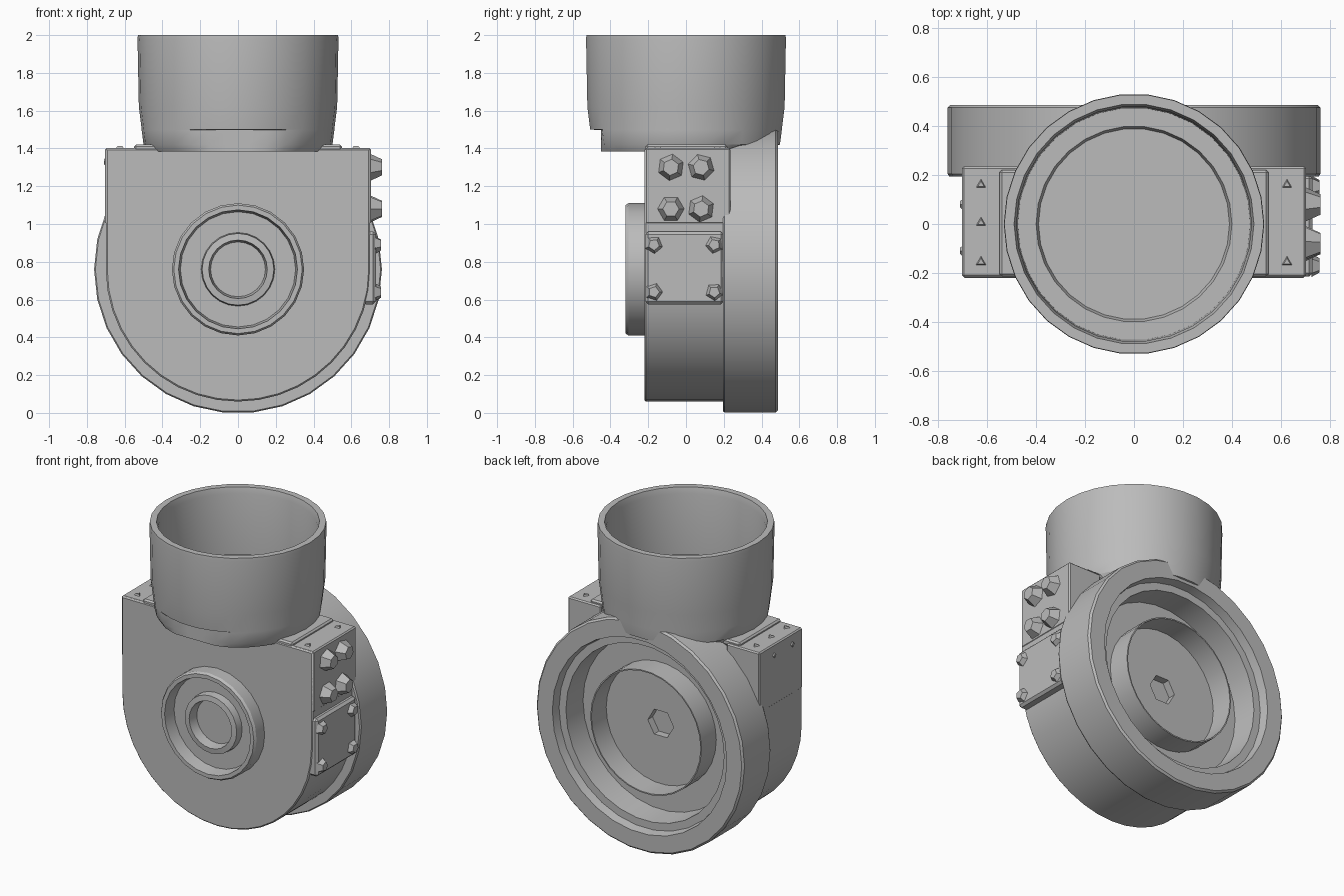
import bpy, bmesh, math
from mathutils import Matrix, Vector

cube = bpy.data.objects.get("Cube")
if cube:
    bpy.data.objects.remove(cube)

metal = bpy.data.materials.new("grey_metal")
metal.use_nodes = True
GREY = (0.5, 0.5, 0.5, 1)
metal.diffuse_color = GREY
metal.node_tree.nodes["Principled BSDF"].inputs["Base Color"].default_value = GREY

AXIS = {
    "x": Matrix.Rotation(math.pi / 2, 4, "Y"),
    "y": Matrix.Rotation(-math.pi / 2, 4, "X"),
    "z": Matrix.Identity(4),
}
HUB = 0.76  # height of the main shaft centre


def finish(name, bm, smooth=True, bevel=0):
    bmesh.ops.recalc_face_normals(bm, faces=bm.faces)
    mesh = bpy.data.meshes.new(name)
    bm.to_mesh(mesh)
    bm.free()
    mesh.materials.append(metal)
    obj = bpy.data.objects.new(name, mesh)
    bpy.context.collection.objects.link(obj)
    if bevel:
        mod = obj.modifiers.new("soft_edge", "BEVEL")
        mod.width = bevel
        mod.segments = 1
        mod.limit_method = "ANGLE"
    if smooth:
        bpy.ops.object.select_all(action="DESELECT")
        obj.select_set(True)
        bpy.context.view_layer.objects.active = obj
        bpy.ops.object.shade_smooth_by_angle(angle=math.radians(30))
    return obj


def lathe(name, profile, axis="z", centre=(0, 0, 0), sides=30, tweak=None):
    """Spin a (radius, distance along axis) profile."""
    bm = bmesh.new()
    vs = [bm.verts.new((r, 0, h)) for r, h in profile]
    es = [bm.edges.new(p) for p in zip(vs, vs[1:])]
    bmesh.ops.spin(bm, geom=vs + es, cent=(0, 0, 0), axis=(0, 0, 1),
                   angle=math.tau, steps=sides, use_duplicate=False)
    bmesh.ops.remove_doubles(bm, verts=bm.verts, dist=0.0005)
    if tweak:
        for v in bm.verts:
            tweak(v)
    bm.transform(Matrix.Translation(centre) @ AXIS[axis])
    return finish(name, bm)


def box(name, low, high, bevel):
    bm = bmesh.new()
    low, high = Vector(low), Vector(high)
    bmesh.ops.create_cube(bm, size=1)
    bm.transform(Matrix.Translation((low + high) / 2) @ Matrix.Diagonal((*(high - low), 1)))
    return finish(name, bm, False, bevel)


def screw(name, pos, axis, r, height, sides=6, turn=0.0, sign=1):
    bm = bmesh.new()
    bmesh.ops.create_cone(bm, cap_ends=True, segments=sides, radius1=r,
                          radius2=r * 0.6, depth=height)
    bm.transform(Matrix.Translation(pos) @ AXIS[axis]
                 @ Matrix.Diagonal((1, 1, sign, 1)) @ Matrix.Rotation(turn, 4, "Z")
                 @ Matrix.Translation((0, 0, height / 2)))
    return finish(name, bm, False)


# Housing: square top, round bottom
bm = bmesh.new()
R = 0.7
outline = [(R, 1.4), (-R, 1.4)]
outline += [(R * math.cos(a), HUB + R * math.sin(a))
            for a in (math.pi + math.pi * i / 20 for i in range(21))]
front = bm.faces.new([bm.verts.new((x, -0.22, z)) for x, z in outline])
ext = bmesh.ops.extrude_face_region(bm, geom=[front])
for v in ext["geom"]:
    if isinstance(v, bmesh.types.BMVert):
        v.co.y = 0.21
finish("housing", bm, True, 0.008)


# Rear flange: stepped recess, thin raised cup wall and hexagonal socket
def hex_socket(v):
    r = v.co.xy.length
    if 0.01 < r < 0.12:
        a = math.atan2(v.co.y, v.co.x) % (math.pi / 3) - math.pi / 6
        v.co.xy *= math.cos(math.pi / 6) / math.cos(a)


lathe("rear_flange", [
    (0, 0.195), (0.755, 0.195), (0.762, 0.205), (0.762, 0.475), (0.75, 0.487),
    (0.64, 0.487), (0.63, 0.43), (0.58, 0.43), (0.57, 0.265),
    (0.408, 0.265), (0.408, 0.42), (0.4, 0.42), (0.4, 0.265),
    (0.095, 0.265), (0.095, 0.215), (0, 0.215),
], "y", (0, 0, HUB), 30, hex_socket)

# Front bearing ring, groove and hollow boss
lathe("front_bearing", [
    (0, -0.2), (0.35, -0.2), (0.35, -0.305), (0.34, -0.32), (0.315, -0.32),
    (0.305, -0.235), (0.195, -0.235), (0.19, -0.285), (0.155, -0.29),
    (0.145, -0.225), (0, -0.225),
], "y", (0, 0, HUB), 24)


# Open collar: foot flattened in front, raised behind to clear the flange recess
def shape_foot(v):
    if v.co.z < 1.499:
        v.co.y = max(v.co.y, -0.45)
        if v.co.y > 0.25:
            v.co.z = max(v.co.z, 1.415)


lathe("top_collar", [
    (0, 1.385), (0.48, 1.385), (0.5, 1.42), (0.51, 1.497), (0.51, 1.5),
    (0.525, 1.62), (0.532, 1.98), (0.53, 2), (0.49, 2), (0.48, 1.96),
    (0.475, 1.56), (0.4, 1.56), (0.39, 1.53), (0, 1.53),
], "z", (0, 0, 0), 30, shape_foot)

# Shoulder blocks on both sides, flush with the housing front, with top screws
for side, s in (("left", 1), ("right", -1)):
    xs = sorted((0.46 * s, 0.703 * s))
    box(side + "_shoulder", (xs[0], -0.217, 1.0), (xs[1], 0.235, 1.402), 0.008)
    xs = sorted((0.42 * s, 0.55 * s))
    box(side + "_collar_pad", (xs[0], -0.215, 1.38), (xs[1], 0.22, 1.42), 0.01)
    for i, y in enumerate((-0.155, 0.005, 0.16)):
        if s < 0 or i != 1:
            screw(f"{side}_top_screw_{i}", (0.625 * s, y, 1.4), "z", 0.025, 0.012, 3)

for i, y in enumerate((-0.11, 0.08)):
    screw(f"right_side_screw_{i}", (-0.7, y, 1.33), "x", 0.022, 0.01, 4, 0, -1)

# Side cover plate and its screws
box("left_cover_plate", (0.66, -0.215, 0.575), (0.73, 0.2, 0.96), 0.015)
for i, y in enumerate((-0.17, 0.15)):
    for j, z in enumerate((0.64, 0.89)):
        screw(f"cover_screw_{i}{j}", (0.725, y, z), "x", 0.05, 0.033, 5, i + j)

# Large faceted bolts on the left shoulder
for i, y in enumerate((-0.08, 0.08)):
    for j, z in enumerate((1.08, 1.3)):
        screw(f"shoulder_bolt_{i}{j}", (0.7, y, z), "x", 0.072, 0.062, 6, 0.4 * (i + j))
